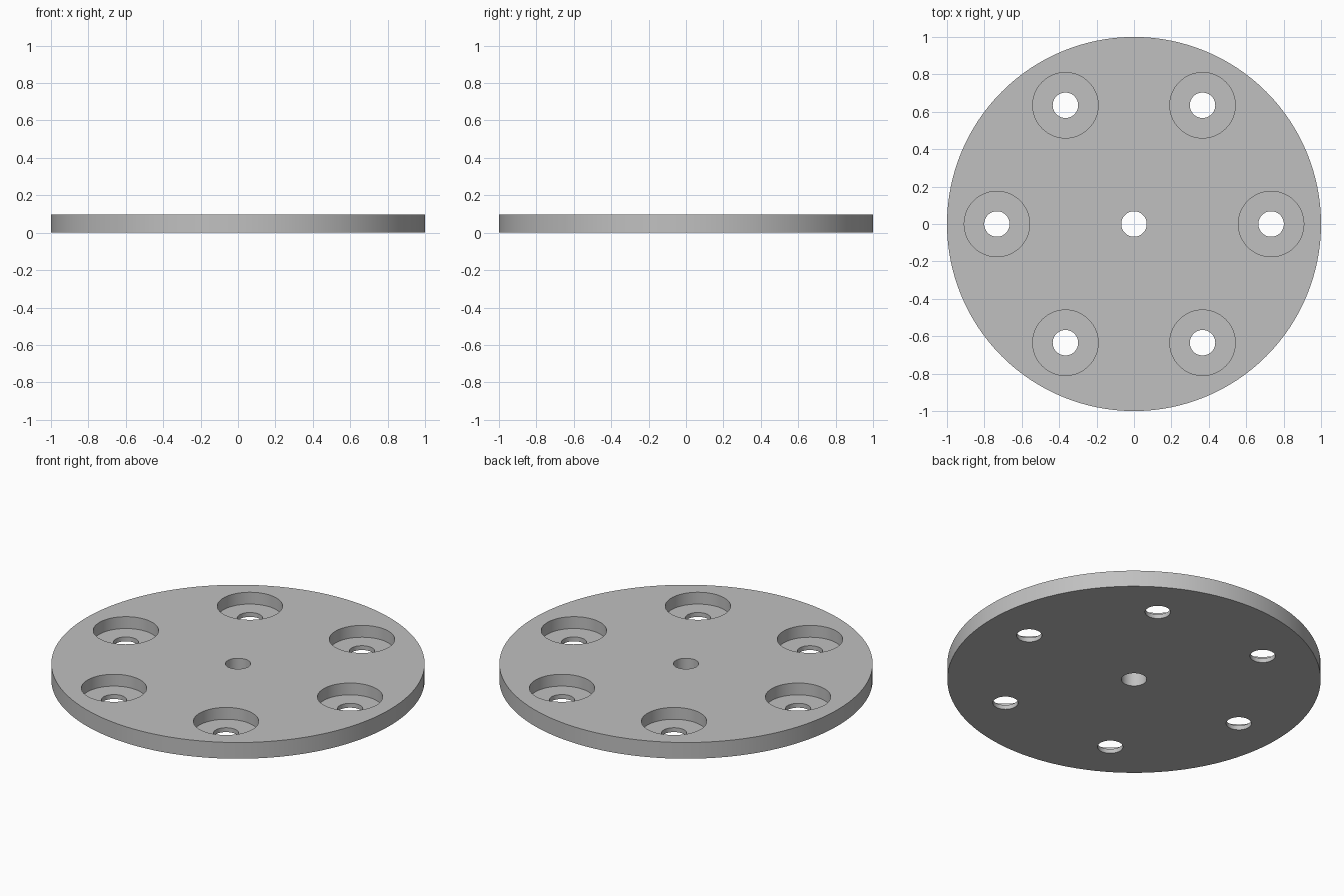
import bpy, bmesh, math
from mathutils import Matrix

THICK = 0.096
FLOOR = 0.026       # height of the counterbore floors
HOLE_R = 0.068
BORE_R = 0.175
RING_R = 0.733
BOLTS = 6
MARGIN = 0.05       # cutters reach past both faces

cube = bpy.data.objects.get("Cube")
if cube:
    bpy.data.objects.remove(cube, do_unlink=True)

# Single grey material
grey = bpy.data.materials.new("grey metal")
grey.use_nodes = True
colour = (0.53, 0.53, 0.53, 1)
grey.diffuse_color = colour
grey.node_tree.nodes["Principled BSDF"].inputs["Base Color"].default_value = colour


def lathe(bm, profile, sides, x=0, y=0):
    """Closed solid turned about a vertical axis from (radius, z) points."""
    rings = []
    for r, z in profile:
        angles = [2 * math.pi * i / sides for i in range(sides)]
        rings.append([bm.verts.new((x + r * math.cos(a), y + r * math.sin(a), z))
                      for a in angles])
    for low, high in zip(rings, rings[1:]):
        for i in range(sides):
            j = (i + 1) % sides
            bm.faces.new((low[i], low[j], high[j], high[i]))
    bm.faces.new(rings[0][::-1])
    bm.faces.new(rings[-1])


def make_object(name, bm):
    bm.normal_update()
    mesh = bpy.data.meshes.new(name)
    bm.to_mesh(mesh)
    bm.free()
    mesh.materials.append(grey)
    obj = bpy.data.objects.new(name, mesh)
    bpy.context.collection.objects.link(obj)
    return obj


# Round plate
bm = bmesh.new()
lathe(bm, [(1, 0), (1, THICK)], 128)
plate = make_object("round_plate", bm)

# Centre hole and ring of stepped counterbored holes
bm = bmesh.new()
lathe(bm, [(HOLE_R, -MARGIN), (HOLE_R, THICK + MARGIN)], 48)
stepped = [(HOLE_R, -MARGIN), (HOLE_R, FLOOR),
           (BORE_R, FLOOR), (BORE_R, THICK + MARGIN)]
for k in range(BOLTS):
    a = 2 * math.pi * k / BOLTS
    lathe(bm, stepped, 64, RING_R * math.cos(a), RING_R * math.sin(a))
cutter = make_object("hole_cutter", bm)
cutter.hide_render = True

# Cut the holes, then drop the cutter
cut = plate.modifiers.new("holes", 'BOOLEAN')
cut.operation = 'DIFFERENCE'
cut.solver = 'EXACT'
cut.object = cutter
bpy.ops.object.select_all(action='DESELECT')
plate.select_set(True)
bpy.context.view_layer.objects.active = plate
bpy.ops.object.modifier_apply(modifier=cut.name)
bpy.data.objects.remove(cutter, do_unlink=True)

# Smooth walls, crisp rims
bpy.ops.object.shade_smooth_by_angle(angle=math.radians(30))
